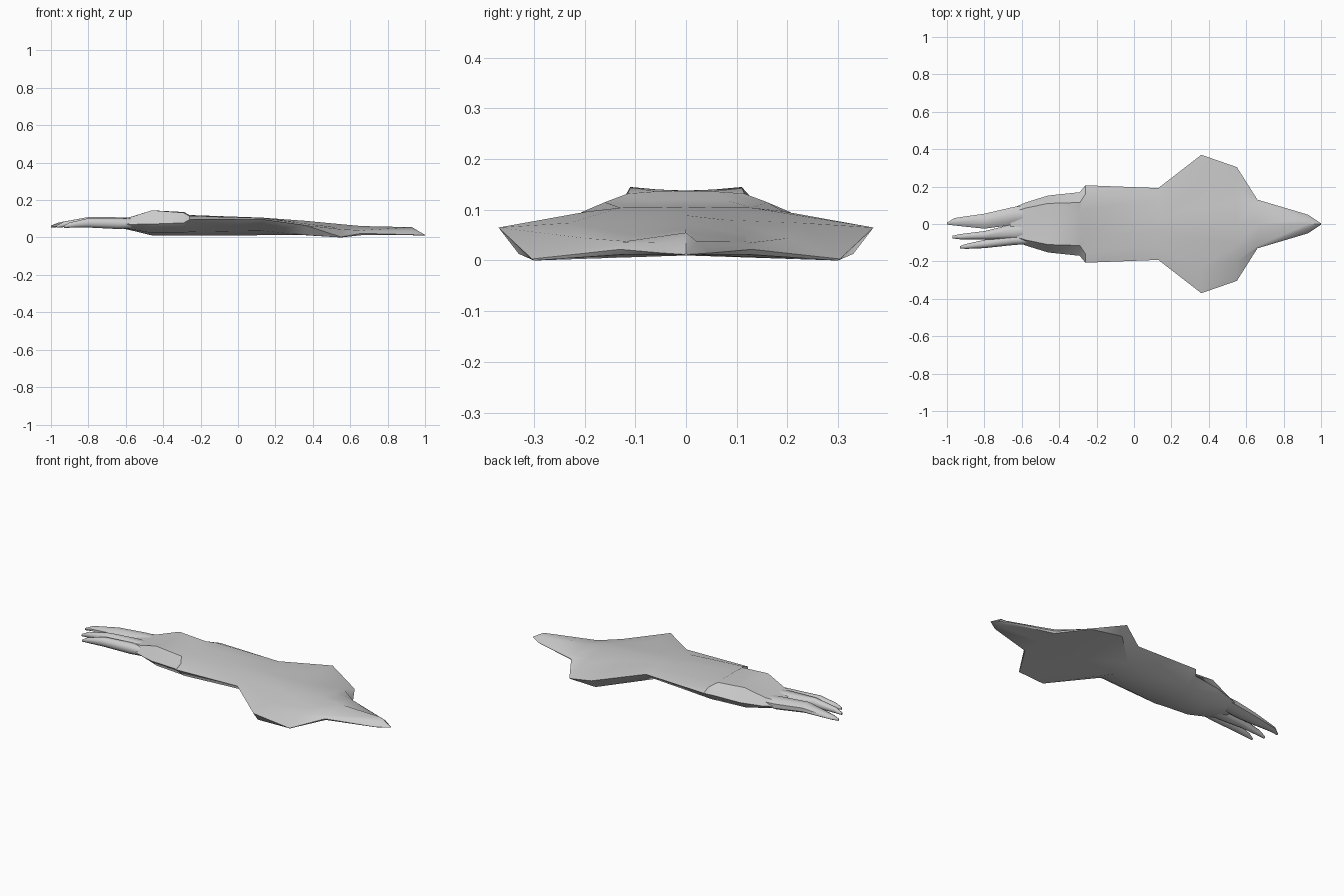
import bpy
import bmesh
import math

# Remove the default object only
default = bpy.data.objects.get("Cube")
if default:
    bpy.data.objects.remove(default, do_unlink=True)

# Single plain material
grey = bpy.data.materials.new("plain_grey")
grey.use_nodes = True
colour = (0.6, 0.6, 0.6, 1)
grey.diffuse_color = colour
shader = next(n for n in grey.node_tree.nodes if n.type == "BSDF_PRINCIPLED")
shader.inputs["Base Color"].default_value = colour


def loft(name, rings, smooth_angle):
    """Skin a closed solid through matching rings of points."""
    bm = bmesh.new()
    loops = [[bm.verts.new(point) for point in ring] for ring in rings]
    for first, second in zip(loops, loops[1:]):
        count = len(first)
        for i in range(count):
            j = (i + 1) % count
            bm.faces.new((first[i], first[j], second[j], second[i]))
    bm.faces.new(loops[0])
    bm.faces.new(loops[-1])
    bmesh.ops.recalc_face_normals(bm, faces=bm.faces)
    mesh = bpy.data.meshes.new(name)
    bm.to_mesh(mesh)
    bm.free()
    mesh.materials.append(grey)
    part = bpy.data.objects.new(name, mesh)
    bpy.context.collection.objects.link(part)
    bpy.ops.object.select_all(action="DESELECT")
    part.select_set(True)
    bpy.context.view_layer.objects.active = part
    bpy.ops.object.shade_smooth_by_angle(angle=math.radians(smooth_angle))
    return part


def body_ring(x, top, bottom, *half):
    """Symmetric section: crown, mirrored half profile and keel."""
    left = [(x, y, z) for y, z in half]
    right = [(x, -y, z) for y, z in reversed(half)]
    return [(x, 0, top)] + left + [(x, 0, bottom)] + right


def finger_ring(x, y, z, width, height, sides=8):
    """Rounded section of one finger, flats facing up and down."""
    angles = [math.tau * (i + 0.5) / sides for i in range(sides)]
    reach = 1 / math.cos(math.pi / sides)
    return [(x, y + width * reach * math.cos(a), z + height * reach * math.sin(a))
            for a in angles]


# Palm, cuff, rounded forearm, swept wings and pointed nose as one skin
# x, crown z, keel z, then (y, z) of ridge, shoulder, side edge and lower edge
body_stations = [
    (-.66, .098, .056, (.03, .098), (.06, .097), (.08, .075), (.06, .058)),
    (-.58, .108, .04, (.05, .108), (.085, .107), (.115, .07), (.08, .045)),
    (-.46, .138, .011, (.055, .14), (.11, .145), (.152, .072), (.1, .024)),
    (-.29, .137, .01, (.06, .136), (.115, .132), (.17, .078), (.115, .024)),
    (-.26, .12, .01, (.08, .119), (.16, .115), (.207, .095), (.13, .03)),
    (.13, .106, .012, (.04, .105), (.13, .104), (.192, .097), (.105, .036)),
    (.36, .089, .012, (.077, .08), (.23, .074), (.37, .065), (.33, .013)),
    (.55, .071, .01, (.115, .051), (.2, .044), (.304, .003), (.3, 0)),
    (.66, .061, .012, (.118, .038), (.126, .035), (.13, .022), (.122, .012)),
    (.93, .055, .012, (.022, .037), (.036, .026), (.05, .015), (.046, .012)),
    (1, .014, .01, (.001, .013), (.002, .013), (.003, .012), (.002, .011)),
]
loft("body_with_wings", [body_ring(*station) for station in body_stations], 45)

# Three tapering fingers: x, y, z, half width, half height
fingers = {
    "long_finger": [
        (-.52, .06, .078, .042, .025),
        (-.64, .044, .077, .048, .031),
        (-.8, .015, .083, .04, .026),
        (-.96, .012, .068, .02, .012),
        (-1, .002, .058, .005, .006),
    ],
    "middle_finger": [
        (-.52, -.03, .078, .04, .025),
        (-.64, -.043, .077, .045, .031),
        (-.8, -.06, .083, .022, .026),
        (-.93, -.068, .07, .014, .015),
        (-.97, -.07, .058, .007, .006),
    ],
    "short_finger": [
        (-.52, -.08, .076, .025, .022),
        (-.64, -.085, .074, .027, .029),
        (-.8, -.107, .078, .022, .025),
        (-.9, -.12, .066, .013, .014),
        (-.93, -.124, .057, .006, .006),
    ],
}
for name, path in fingers.items():
    loft(name, [finger_ring(*step) for step in path], 50)
